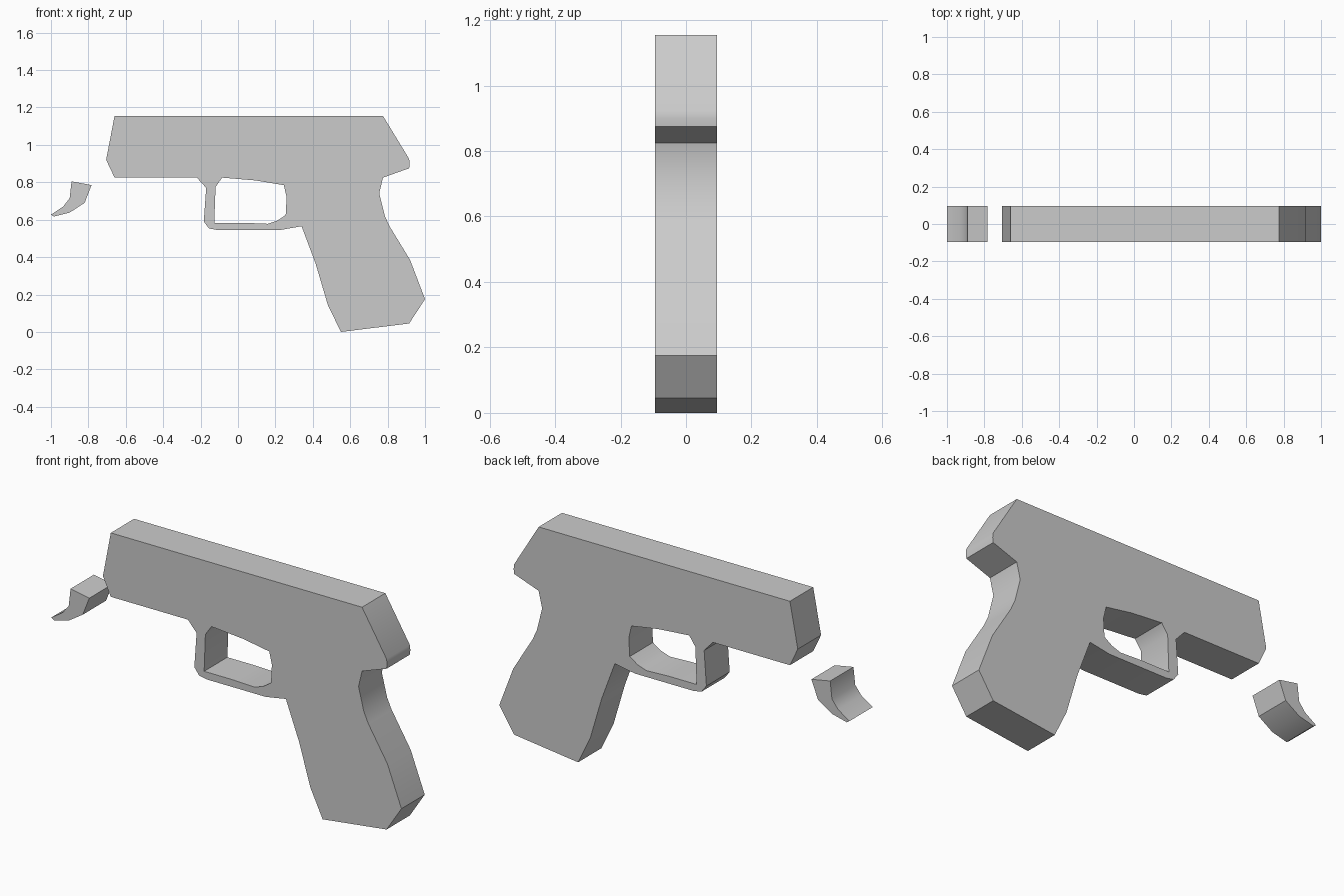
import bpy, bmesh, math

HALF = 0.095  # half thickness along y


def extrude_profile(name, points):
    """Solid plate made from an x-z outline, centred on y = 0."""
    bm = bmesh.new()
    face = bm.faces.new([bm.verts.new((x, -HALF, z)) for x, z in points])
    result = bmesh.ops.extrude_face_region(bm, geom=[face], use_keep_orig=True)
    moved = [v for v in result["geom"] if isinstance(v, bmesh.types.BMVert)]
    bmesh.ops.translate(bm, verts=moved, vec=(0, 2 * HALF, 0))
    bmesh.ops.recalc_face_normals(bm, faces=bm.faces)
    mesh = bpy.data.meshes.new(name)
    bm.to_mesh(mesh)
    bm.free()
    obj = bpy.data.objects.new(name, mesh)
    bpy.context.collection.objects.link(obj)
    bpy.ops.object.select_all(action='DESELECT')
    obj.select_set(True)
    bpy.context.view_layer.objects.active = obj
    bpy.ops.object.shade_smooth_by_angle(angle=math.radians(35))
    return obj


# Barrel block and grip in one silhouette
extrude_profile("body", [
    (-0.66, 1.155), (0.775, 1.155), (0.915, 0.925), (0.918, 0.90),
    (0.915, 0.875), (0.775, 0.825), (0.755, 0.74), (0.785, 0.62),
    (0.81, 0.565), (0.92, 0.385), (1.0, 0.175), (0.915, 0.045),
    (0.55, 0.0), (0.48, 0.145), (0.415, 0.365), (0.34, 0.565),
    (0.255, 0.625), (0.26, 0.72), (0.245, 0.785), (0.095, 0.81),
    (-0.085, 0.825), (-0.22, 0.825), (-0.66, 0.825), (-0.705, 0.92)])

# Loop hanging under the body, joined to the front of the grip
extrude_profile("trigger_guard", [
    (-0.22, 0.825), (-0.17, 0.77), (-0.183, 0.59), (-0.155, 0.553),
    (-0.11, 0.545), (0.225, 0.545), (0.34, 0.565), (0.255, 0.625),
    (0.21, 0.595), (0.16, 0.578), (0.04, 0.583), (-0.127, 0.583),
    (-0.12, 0.775), (-0.085, 0.825)])

# Loose curved trigger in front of the body
extrude_profile("trigger", [
    (-0.89, 0.805), (-0.783, 0.785), (-0.82, 0.69), (-0.90, 0.638),
    (-0.985, 0.617), (-1.0, 0.627), (-0.935, 0.67), (-0.90, 0.715)])
